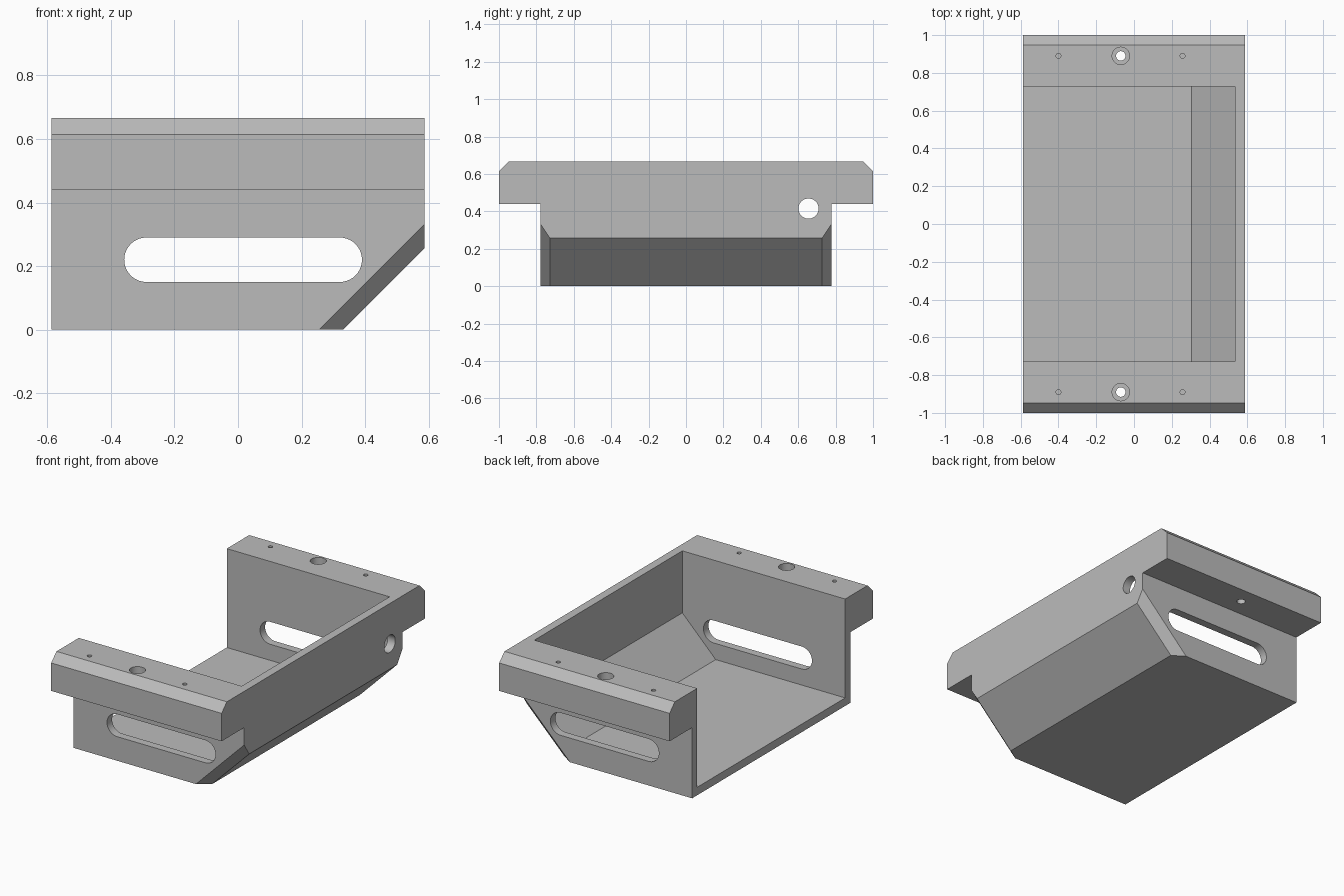
import bpy
import bmesh
import math
from mathutils import Vector

cube = bpy.data.objects.get("Cube")
if cube:
    bpy.data.objects.remove(cube, do_unlink=True)

grey = bpy.data.materials.new("machined_grey")
grey.use_nodes = True
colour = (0.5, 0.5, 0.5, 1)
grey.diffuse_color = colour
grey.node_tree.nodes["Principled BSDF"].inputs["Base Color"].default_value = colour

HALF_X, TOP = 0.587, 0.666


def prism(name, points, sweep):
    """Solid made by sweeping a planar outline along a vector."""
    bm = bmesh.new()
    face = bm.faces.new([bm.verts.new(p) for p in points])
    swept = bmesh.ops.extrude_face_region(bm, geom=[face])["geom"]
    bmesh.ops.translate(bm, vec=Vector(sweep),
                        verts=[v for v in swept if isinstance(v, bmesh.types.BMVert)])
    bmesh.ops.recalc_face_normals(bm, faces=bm.faces)
    mesh = bpy.data.meshes.new(name)
    bm.to_mesh(mesh)
    bm.free()
    obj = bpy.data.objects.new(name, mesh)
    bpy.context.collection.objects.link(obj)
    mesh.materials.append(grey)
    return obj


def arc(radius, start, end, steps):
    """Points of an arc about the origin, as pairs."""
    return [(radius * math.cos(start + (end - start) * i / steps),
             radius * math.sin(start + (end - start) * i / steps)) for i in range(steps + 1)]


def circle(radius, steps=40):
    return arc(radius, 0, math.tau, steps)[:-1]


# Outer block: flanged section with chamfered top edges, swept along x
half = [(0.778, 0), (0.778, 0.44), (1, 0.44), (1, 0.614), (0.948, TOP)]
section = half + [(-y, z) for y, z in reversed(half)]
bracket = prism("bracket_body", [(-HALF_X, y, z) for y, z in section], (2 * HALF_X, 0, 0))


def cut(points, sweep):
    """Subtract a swept outline from the bracket."""
    cutter = prism("cutter", points, sweep)
    cutter.hide_render = True
    mod = bracket.modifiers.new("cut", "BOOLEAN")
    mod.operation, mod.solver, mod.object = "DIFFERENCE", "EXACT", cutter
    bpy.context.view_layer.objects.active = bracket
    bpy.ops.object.modifier_apply(modifier=mod.name)
    bpy.data.objects.remove(cutter, do_unlink=True)


# Cavity, open at the top and at one end, with a sloped floor end
cavity = [(-0.7, 0.05), (0.305, 0.05), (0.535, 0.28), (0.535, 0.8), (-0.7, 0.8)]
cut([(x, -0.728, z) for x, z in cavity], (0, 1.456, 0))

# Sloped lower edge
cut([(x, -0.9, z) for x, z in [(0.23, -0.1), (0.687, 0.357), (0.687, -0.1)]], (0, 1.8, 0))

# Chamfers running up both sides of the slope
for side in (-1, 1):
    corner = [(0.18, 0.828), (0.405, 0.678), (0.405, 0.828)]
    cut([(c - 0.1, side * y, -0.1) for c, y in corner], (0.6, 0, 0.6))

# Long slots through both side walls
right_end = [(0.32 + x, z) for x, z in arc(0.07, -math.pi / 2, math.pi / 2, 20)]
left_end = [(-0.288 + x, z) for x, z in arc(0.07, math.pi / 2, 1.5 * math.pi, 20)]
cut([(x, -0.9, 0.22 + z) for x, z in right_end + left_end], (0, 1.8, 0))

# Cable hole in the end wall
cut([(0.45, 0.655 + y, 0.415 + z) for y, z in circle(0.054)], (0.3, 0, 0))

# Flange holes: (x, radius, floor height), counterbored bolt hole and blind pin holes
holes = [(-0.07, 0.046, 0.55), (-0.07, 0.025, 0.3), (-0.4, 0.013, 0.55), (0.257, 0.013, 0.55)]
for side in (-1, 1):
    for cx, radius, floor in holes:
        cut([(cx + x, side * 0.89 + y, floor) for x, y in circle(radius)], (0, 0, 0.8 - floor))

# Smooth the round walls, keep the machined edges crisp
bpy.ops.object.select_all(action="DESELECT")
bracket.select_set(True)
bpy.context.view_layer.objects.active = bracket
bpy.ops.object.shade_smooth_by_angle(angle=math.radians(25))
